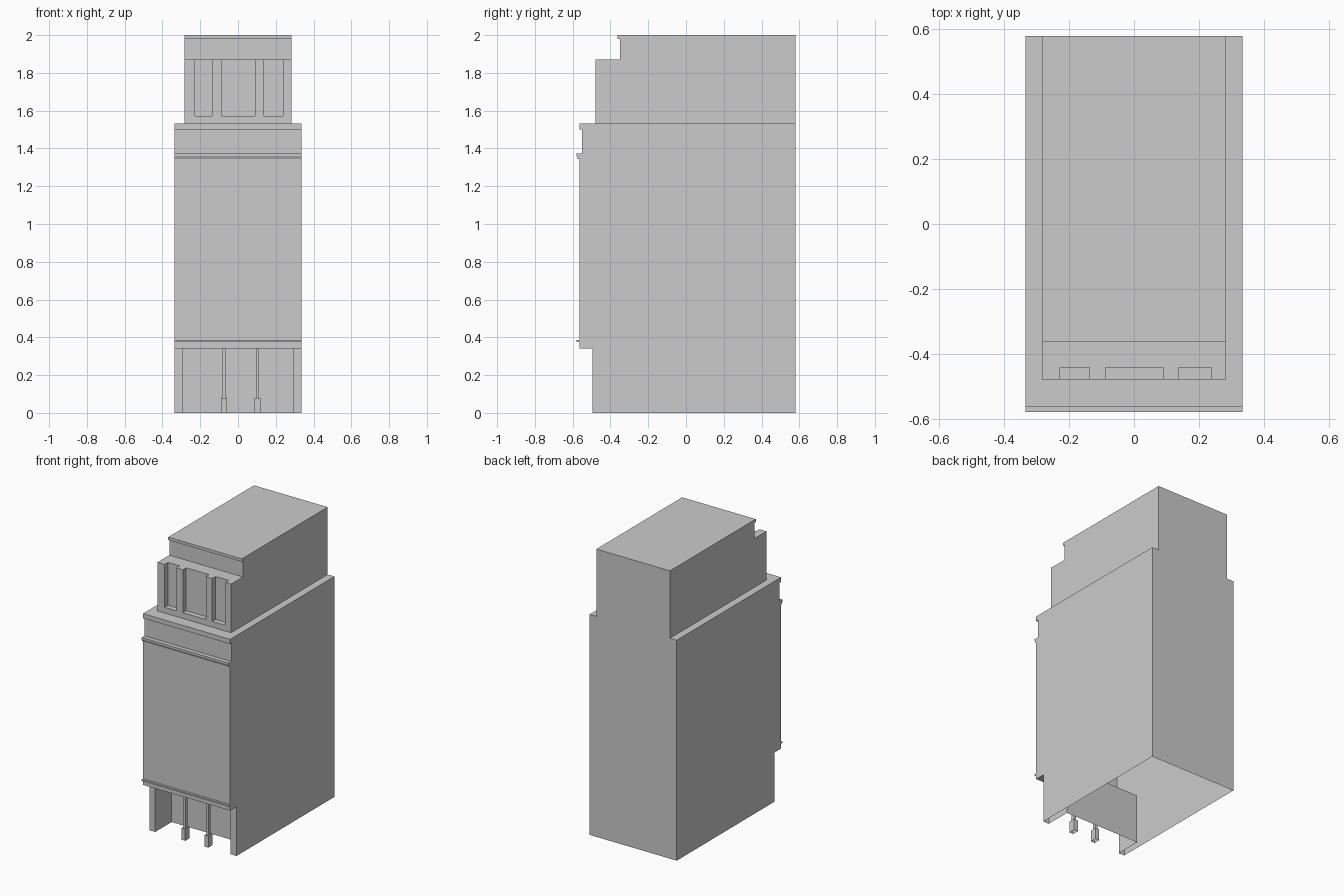
import bpy, bmesh

if "Cube" in bpy.data.objects:
    bpy.data.objects.remove(bpy.data.objects["Cube"])


def prism(name, profile, half_width):
    """Extrude a closed (y, z) side profile symmetrically along x."""
    bm = bmesh.new()
    left = bm.faces.new([bm.verts.new((-half_width, y, z)) for y, z in profile])
    ext = bmesh.ops.extrude_face_region(bm, geom=[left])
    moved = [v for v in ext["geom"] if isinstance(v, bmesh.types.BMVert)]
    bmesh.ops.translate(bm, verts=moved, vec=(2 * half_width, 0, 0))
    bmesh.ops.recalc_face_normals(bm, faces=bm.faces)
    return finish(name, bm)


def box(name, x, y, z):
    """Axis-aligned box from (min, max) ranges."""
    bm = bmesh.new()
    bmesh.ops.create_cube(bm, size=1)
    for v in bm.verts:
        v.co = [r[0] if c < 0 else r[1] for c, r in zip(v.co, (x, y, z))]
    return finish(name, bm)


def finish(name, bm):
    mesh = bpy.data.meshes.new(name)
    bm.to_mesh(mesh)
    bm.free()
    ob = bpy.data.objects.new(name, mesh)
    bpy.context.collection.objects.link(ob)
    return ob


def combine(target, other, operation):
    """Apply a boolean and remove the helper."""
    mod = target.modifiers.new(operation, 'BOOLEAN')
    mod.operation, mod.solver, mod.object = operation, 'EXACT', other
    bpy.context.view_layer.objects.active = target
    bpy.ops.object.modifier_apply(modifier=mod.name)
    bpy.data.objects.remove(other, do_unlink=True)


def open_bottom(ob):
    """Remove the faces lying on the ground."""
    bm = bmesh.new()
    bm.from_mesh(ob.data)
    ground = [f for f in bm.faces if all(abs(v.co.z) < 1e-4 for v in f.verts)]
    bmesh.ops.delete(bm, geom=ground, context='FACES')
    bm.to_mesh(ob.data)
    bm.free()


BACK, OVERHANG = 0.58, 0.342

# Main block with front ledges and cornice
building = prism("building", [
    (BACK, 0), (-0.495, 0), (-0.495, OVERHANG), (-0.565, OVERHANG),
    (-0.565, 0.375), (-0.58, 0.375), (-0.58, 0.385), (-0.565, 0.385),
    (-0.565, 1.343), (-0.572, 1.343), (-0.58, 1.36), (-0.58, 1.372),
    (-0.55, 1.372), (-0.55, 1.50), (-0.565, 1.50), (-0.565, 1.532),
    (BACK, 1.532)], 0.335)

# Stepped upper storey
upper = prism("upper_storey", [
    (BACK, 1.42), (-0.48, 1.42), (-0.48, 1.87), (-0.35, 1.87),
    (-0.35, 1.98), (-0.362, 1.98), (-0.362, 2.0), (BACK, 2.0)], 0.283)
combine(building, upper, 'UNION')

# Window notches, open at the top
for x in ((-0.228, -0.138), (-0.088, 0.089), (0.138, 0.239)):
    combine(building, box("notch", x, (-0.52, -0.443), (1.572, 1.92)), 'DIFFERENCE')

# Entrance porch recess
combine(building, box("porch", (-0.29, 0.29), (-0.7, -0.315), (-0.1, OVERHANG)), 'DIFFERENCE')
open_bottom(building)

# Slim porch columns on wider plinths
for side, x in (("left", -0.074), ("right", 0.103)):
    box(f"{side}_column", (x - 0.008, x + 0.008), (-0.484, -0.46), (0.08, OVERHANG))
    plinth = box(f"{side}_plinth", (x - 0.015, x + 0.015), (-0.495, -0.449), (0, 0.08))
    open_bottom(plinth)
